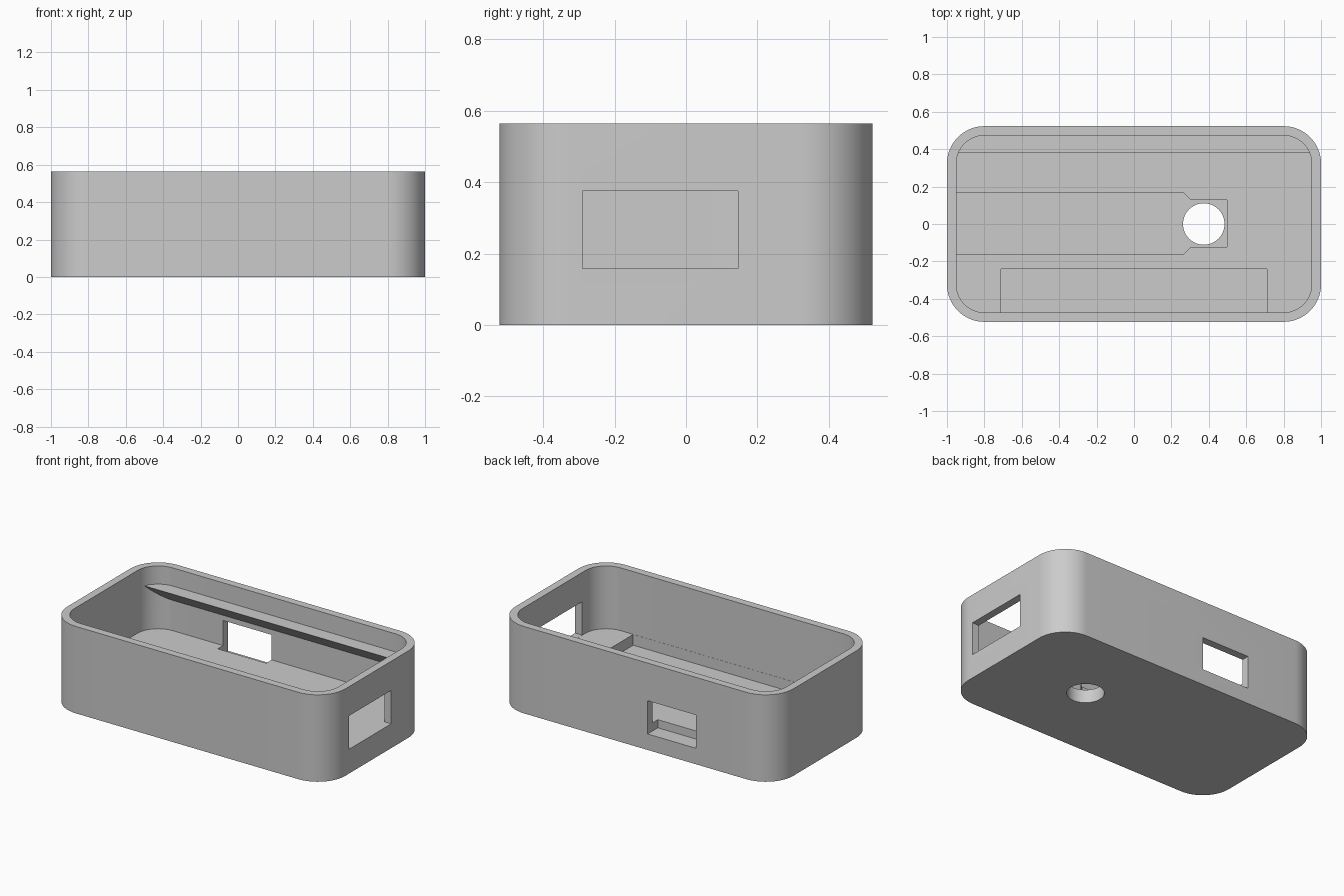
import bpy
import bmesh
import math

cube = bpy.data.objects.get("Cube")
if cube:
    bpy.data.objects.remove(cube, do_unlink=True)

HALF_X, HALF_Y, HEIGHT = 1.0, 0.523, 0.565
WALL, RADIUS = 0.05, 0.2
FLOOR, RECESS = 0.157, 0.087
IN_X, IN_Y = HALF_X - WALL, HALF_Y - WALL

plastic = bpy.data.materials.new("grey plastic")
plastic.use_nodes = True
grey = (0.6, 0.6, 0.6, 1)
plastic.diffuse_color = grey
plastic.node_tree.nodes["Principled BSDF"].inputs["Base Color"].default_value = grey


def prism(name, base, offset):
    """Extrude a closed outline of 3D points along an offset."""
    bm = bmesh.new()
    face = bm.faces.new([bm.verts.new(p) for p in base])
    top = bmesh.ops.extrude_face_region(bm, geom=[face])["geom"]
    bmesh.ops.translate(bm, vec=offset,
                        verts=[v for v in top if isinstance(v, bmesh.types.BMVert)])
    bmesh.ops.recalc_face_normals(bm, faces=bm.faces)
    mesh = bpy.data.meshes.new(name)
    bm.to_mesh(mesh)
    bm.free()
    mesh.materials.append(plastic)
    obj = bpy.data.objects.new(name, mesh)
    bpy.context.collection.objects.link(obj)
    return obj


def upright(name, outline, z0, z1):
    return prism(name, [(x, y, z0) for x, y in outline], (0, 0, z1 - z0))


def block(name, x0, x1, y0, y1, z0, z1):
    return upright(name, [(x0, y0), (x1, y0), (x1, y1), (x0, y1)], z0, z1)


def rounded_rect(hx, hy, r, steps=16):
    points = []
    for i, (sx, sy) in enumerate([(1, 1), (-1, 1), (-1, -1), (1, -1)]):
        for k in range(steps + 1):
            a = (i + k / steps) * math.pi / 2
            points.append((sx * (hx - r) + r * math.cos(a),
                           sy * (hy - r) + r * math.sin(a)))
    return points


def cut(target, cutter):
    """Subtract the cutter, bake the result and drop the cutter."""
    mod = target.modifiers.new("cut", "BOOLEAN")
    mod.operation = "DIFFERENCE"
    mod.solver = "EXACT"
    mod.object = cutter
    bpy.context.view_layer.update()
    graph = bpy.context.evaluated_depsgraph_get()
    mesh = bpy.data.meshes.new_from_object(target.evaluated_get(graph))
    target.modifiers.clear()
    target.data = mesh
    bpy.data.objects.remove(cutter, do_unlink=True)


# Outer body with rounded corners
body = upright("enclosure_body", rounded_rect(HALF_X, HALF_Y, RADIUS), 0, HEIGHT)

# Inner cavity, leaving a wedge-shaped ledge along the back wall
cavity = upright("cavity", rounded_rect(IN_X, IN_Y, RADIUS - WALL), FLOOR, HEIGHT + 0.1)
ledge = prism("back_ledge",
              [(-1.1, 0.38, 0.447), (-1.1, 0.58, 0.447), (-1.1, 0.58, 0.247)],
              (2.2, 0, 0))
cut(cavity, ledge)
cut(body, cavity)

# Keyhole-shaped channel and front pocket sunk into the floor
channel = [(-IN_X + 0.001, -0.162), (0.265, -0.162), (0.305, -0.122), (0.497, -0.122),
           (0.497, 0.128), (0.305, 0.128), (0.265, 0.168), (-IN_X + 0.001, 0.168)]
cut(body, upright("floor_channel", channel, RECESS, FLOOR + 0.02))
cut(body, block("front_pocket", -0.71, 0.71, -IN_Y + 0.001, -0.24, RECESS, FLOOR + 0.02))

# Round hole through the base
hole = [(0.373 + 0.111 * math.cos(k * math.tau / 48), 0.111 * math.sin(k * math.tau / 48))
        for k in range(48)]
cut(body, upright("base_hole", hole, -0.1, FLOOR + 0.02))

# Openings in the left end wall and the back wall
cut(body, block("side_opening", 0.9, 1.1, -0.29, 0.146, FLOOR + 0.001, 0.375))
cut(body, block("back_opening", -0.438, -0.09, 0.418, 0.7, 0.104, 0.32))

# Smooth corners, sharp edges
bpy.ops.object.select_all(action="DESELECT")
body.select_set(True)
bpy.context.view_layer.objects.active = body
bpy.ops.object.shade_smooth_by_angle(angle=math.radians(30))
